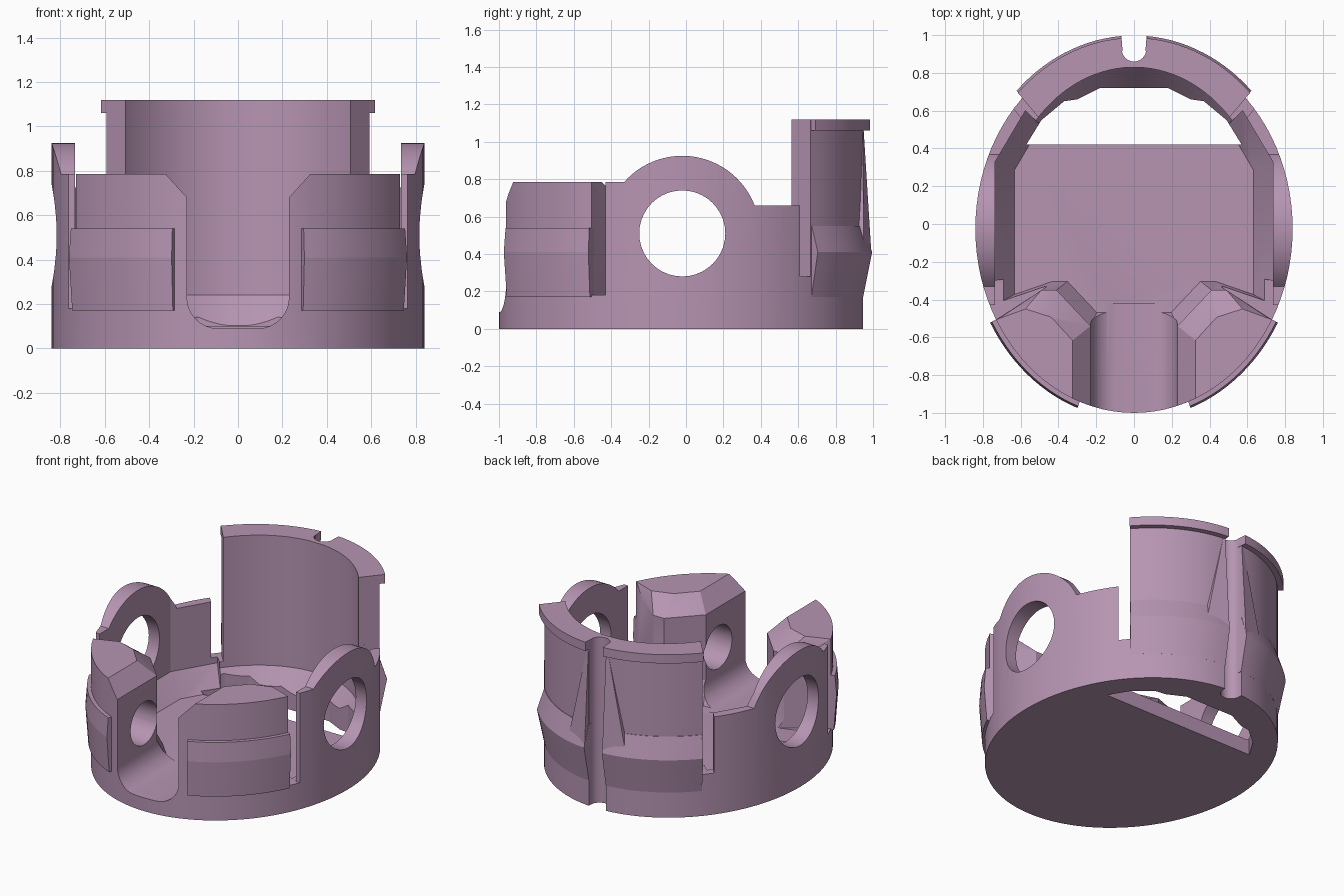
import bpy, bmesh
from math import sin, cos, radians, pi

if "Cube" in bpy.data.objects:
    bpy.data.objects.remove(bpy.data.objects["Cube"])

A, B, CY = 0.84, 0.975, -0.025      # shell half-axes and centre
TOP = 1.12

mauve = bpy.data.materials.new("mauve_plastic")
mauve.use_nodes = True
colour = (0.47, 0.30, 0.45, 1)
mauve.diffuse_color = colour
mauve.node_tree.nodes["Principled BSDF"].inputs["Base Color"].default_value = colour


def loft(name, rings):
    """Solid skinned through rings with equal point counts."""
    bm = bmesh.new()
    loops = [[bm.verts.new(p) for p in ring] for ring in rings]
    n = len(loops[0])
    for lo, hi in zip(loops, loops[1:]):
        for i in range(n):
            j = (i + 1) % n
            bm.faces.new((lo[i], lo[j], hi[j], hi[i]))
    bm.faces.new(loops[0][::-1])
    bm.faces.new(loops[-1])
    bmesh.ops.recalc_face_normals(bm, faces=bm.faces)
    mesh = bpy.data.meshes.new(name)
    bm.to_mesh(mesh)
    bm.free()
    mesh.materials.append(mauve)
    ob = bpy.data.objects.new(name, mesh)
    bpy.context.collection.objects.link(ob)
    return ob


def prism_z(name, pts, z0, z1):
    return loft(name, [[(x, y, z) for x, y in pts] for z in (z0, z1)])


def prism_x(name, pts, x0, x1):
    return loft(name, [[(x, y, z) for y, z in pts] for x in (x0, x1)])


def arc(cx, cy, rx, ry, a0, a1, n):
    steps = [radians(a0 + (a1 - a0) * i / n) for i in range(n + 1)]
    return [(cx + rx * cos(t), cy + ry * sin(t)) for t in steps]


def circle(cx, cy, r, n=40):
    return arc(cx, cy, r, r, 0, 360, n)[:-1]


def flip(pts, s):
    return [(s * x, y) for x, y in pts]


def both(half):
    """Close a right-hand outline with its mirror image."""
    return half + [(-x, y) for x, y in reversed(half)]


def activate(ob):
    bpy.ops.object.select_all(action='DESELECT')
    ob.select_set(True)
    bpy.context.view_layer.objects.active = ob


def cut(ob, cutter):
    activate(ob)
    mod = ob.modifiers.new("cut", 'BOOLEAN')
    mod.operation, mod.solver, mod.object = 'DIFFERENCE', 'EXACT', cutter
    bpy.ops.object.modifier_apply(modifier=mod.name)
    bpy.data.objects.remove(cutter)


def smooth(ob, angle=25):
    activate(ob)
    bpy.ops.object.shade_smooth_by_angle(angle=radians(angle))


def panel(name, a0, a1, profile, n=14):
    """Curved panel that follows the shell; profile is (offset, z)."""
    rings = []
    for i in range(n + 1):
        t = radians(a0 + (a1 - a0) * i / n)
        rings.append([((A + o) * cos(t), CY + (B + o) * sin(t), z) for o, z in profile])
    ob = loft(name, rings)
    smooth(ob, 5)
    return ob


# Oval shell
shell = prism_z("oval_shell", arc(0, CY, A, B, 0, 360, 96)[:-1], 0, TOP)

# Cavity with a sloping foot around the floor
half = [(0.23, -0.54), (0.41, -0.35), (0.5, -0.35), (0.735, -0.43), (0.735, 0.33), (0.575, 0.6)]
half += arc(0, CY, 0.70, 0.855, 42, 86, 14)
outline = both(half)
foot = [(x * 0.86, y * 0.867) for x, y in outline]
cut(shell, loft("cavity", [[(x, y, 0.1) for x, y in foot],
                           [(x, y, 0.24) for x, y in outline],
                           [(x, y, 1.3) for x, y in outline]]))

# Rounded channel through the front
u_half = arc(0.09, 0.23, 0.14, 0.14, -90, 0, 8) + [(0.23, 1.3)]
channel = both(u_half)
cut(shell, loft("channel", [[(x, y, z) for x, z in channel] for y in (-1.2, -0.42)]))

# Top profile of the sides with round shoulders
ear = arc(-0.02, 0.51, 0.415, 0.415, 138.5, 21.2, 28)
cut(shell, prism_x("side_profile",
                   [(-1.2, 0.785)] + ear + [(0.53, 0.66), (0.53, 1.3), (-1.2, 1.3)], -1.1, 1.1))

# Round side windows
cut(shell, prism_x("side_windows", circle(-0.02, 0.51, 0.23), -1.1, 1.1))

low = [(0, -1.2), (0.23, -1.2), (0.23, -0.54), (0.41, -0.35), (0.49, -0.35),
       (0.6, -0.42), (0.6, -0.2), (0, -0.2)]
high = [(0, -1.2), (0.33, -1.2), (0.33, -0.62), (0.44, -0.5), (0.58, -0.455),
        (0.73, -0.51), (0.73, -0.2), (0, -0.2)]
for s in (1, -1):
    # Clear the sides next to the tall back wall, then the rear slits
    cut(shell, prism_z("back_clear", flip(
        [(0.47, 0.522), (0.7, 0.796), (1, 0.796), (1, 0.52)], s), 0.66, 1.3))
    cut(shell, prism_z("rear_slit", flip(
        [(0.46, 0.51), (0.7, 0.796), (0.77, 0.769), (0.53, 0.483)], s), 0.28, 1.3))
    # Slits between front blocks and sides
    cut(shell, prism_z("front_slit", flip(
        [(0.45, -0.324), (0.9, -0.617), (0.9, -0.43), (0.735, -0.43), (0.735, -0.3),
         (0.45, -0.25)], s), 0.18, 1.3))
    # Sloped inner edges of the front blocks
    cut(shell, loft("block_slope", [[(x, y, z) for x, y in flip(pts, s)]
                                    for pts, z in ((low, 0.68), (high, 0.79))]))
    # Sockets in the channel walls
    cut(shell, prism_x("socket", circle(-0.675, 0.41, 0.145, 32), s * 0.15, s * 0.5))

# Opening in the floor behind its straight edge
cut(shell, prism_z("floor_opening", both(
    [(0.57, 0.42), (0.49, 0.55), (0.37, 0.65), (0.3, 0.66), (0.18, 0.72)]), -0.1, 0.3))

# Vertical groove in the back wall
groove = arc(0, 0.925, 0.065, 0.065, 180, 360, 12) + [(0.065, 1.2), (-0.065, 1.2)]
cut(shell, prism_z("back_groove", groove, -0.1, 1.3))
smooth(shell)

# Raised panels, rims and ribs
back_bulge = [(-0.03, 0.17), (0, 0.17), (0.048, 0.41), (0.003, 0.55), (-0.03, 0.55)]
back_rim = [(-0.03, 1.06), (0.036, 1.06), (0.036, TOP), (-0.03, TOP)]
front_pad = [(-0.03, 0.17), (0.018, 0.17), (0.035, 0.41), (0.025, 0.54), (-0.03, 0.54)]
for side, s in (("left", 1), ("right", -1)):
    def turn(a):
        return a if s > 0 else 180 - a
    panel("back_bulge_" + side, turn(45.5), turn(85.7), back_bulge)
    panel("back_rim_" + side, turn(45.3), turn(85.7), back_rim)
    panel("front_pad_" + side, turn(-70), turn(-29.5), front_pad)
    loft("back_rib_" + side, [
        [(s * 0.066, 0.9, 0.42), (s * 0.066, 0.99, 0.42), (s * 0.21, 0.95, 0.45), (s * 0.21, 0.88, 0.45)],
        [(s * 0.066, 0.9, 1.06), (s * 0.066, 0.95, 1.06), (s * 0.08, 0.945, 1.06), (s * 0.08, 0.9, 1.06)]])
